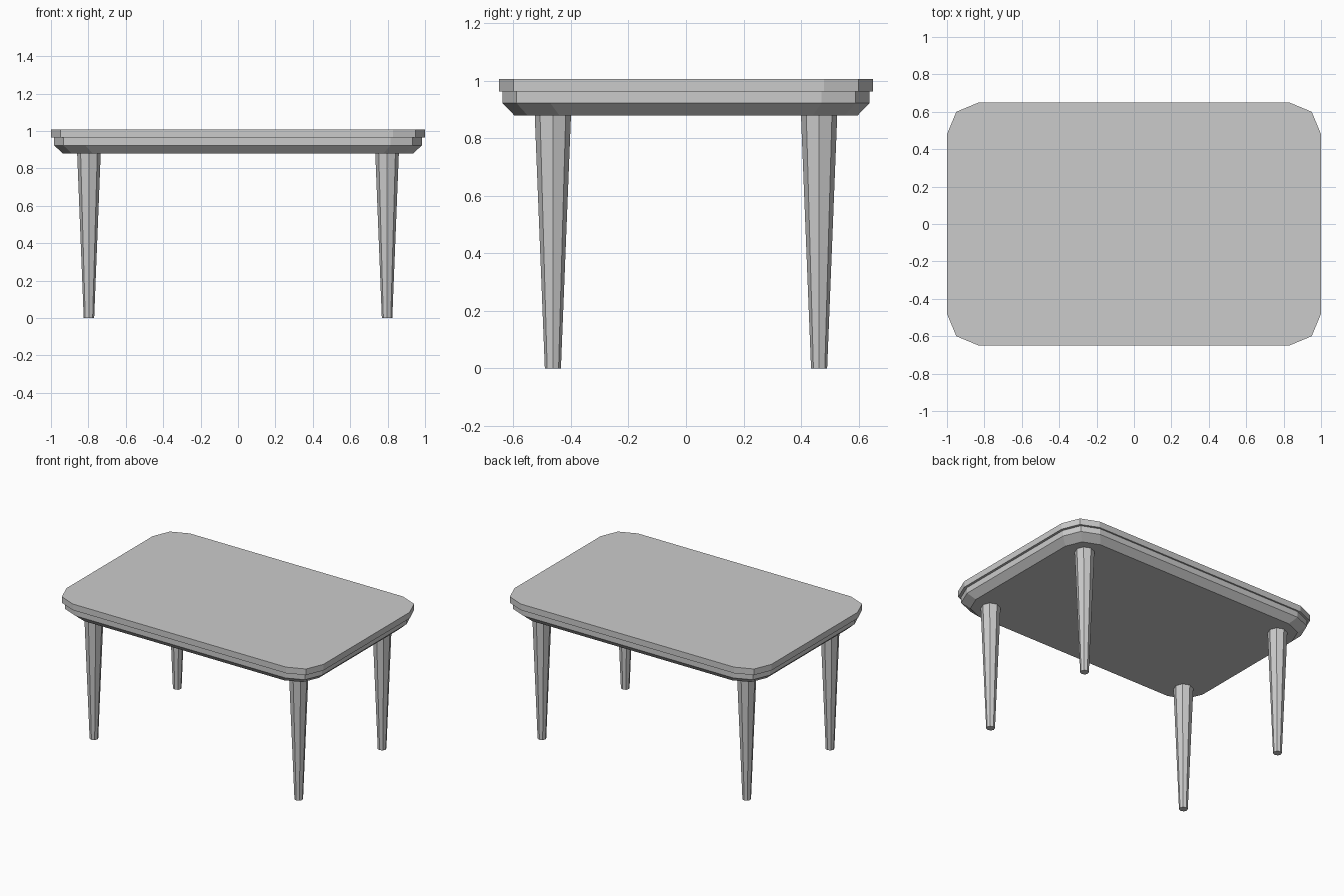
import bpy
import bmesh

cube = bpy.data.objects.get("Cube")
if cube:
    bpy.data.objects.remove(cube, do_unlink=True)

grey = bpy.data.materials.new("plain grey")
grey.use_nodes = True
colour = (0.6, 0.6, 0.6, 1)
grey.diffuse_color = colour
grey.node_tree.nodes["Principled BSDF"].inputs["Base Color"].default_value = colour


def add_object(name, bm):
    bmesh.ops.recalc_face_normals(bm, faces=bm.faces)
    mesh = bpy.data.meshes.new(name)
    bm.to_mesh(mesh)
    bm.free()
    mesh.materials.append(grey)
    obj = bpy.data.objects.new(name, mesh)
    bpy.context.collection.objects.link(obj)
    return obj


# Rounded rectangle outline: one corner, mirrored to all four
corner = [(1.0, 0.48), (0.95, 0.60), (0.83, 0.65)]
outline = (corner
           + [(-x, y) for x, y in reversed(corner)]
           + [(-x, -y) for x, y in corner]
           + [(x, -y) for x, y in reversed(corner)])


def add_slab(name, layers):
    """Loft the outline through (z, x scale, y scale) layers."""
    bm = bmesh.new()
    rings = [[bm.verts.new((x * sx, y * sy, z)) for x, y in outline]
             for z, sx, sy in layers]
    n = len(outline)
    for low, high in zip(rings, rings[1:]):
        for i in range(n):
            j = (i + 1) % n
            bm.faces.new((low[i], low[j], high[j], high[i]))
    bm.faces.new(rings[0])
    bm.faces.new(rings[-1])
    return add_object(name, bm)


# Table top with a stepped edge and a bevelled underside
add_slab("table_top", [
    (0.88, 0.937, 0.918),
    (0.923, 0.983, 0.983),
    (0.964, 0.983, 0.983),
    (0.964, 1.0, 1.0),
    (1.007, 1.0, 1.0),
])

# Four tapered eight-sided legs
LEG_HEIGHT = 0.88
for side, sx in (("left", 1), ("right", -1)):
    for end, sy in (("front", -1), ("back", 1)):
        bm = bmesh.new()
        bmesh.ops.create_cone(bm, cap_ends=True, segments=8, radius1=0.028,
                              radius2=0.063, depth=LEG_HEIGHT)
        leg = add_object(f"{end}_{side}_leg", bm)
        leg.location = (0.797 * sx, 0.463 * sy, LEG_HEIGHT / 2)
